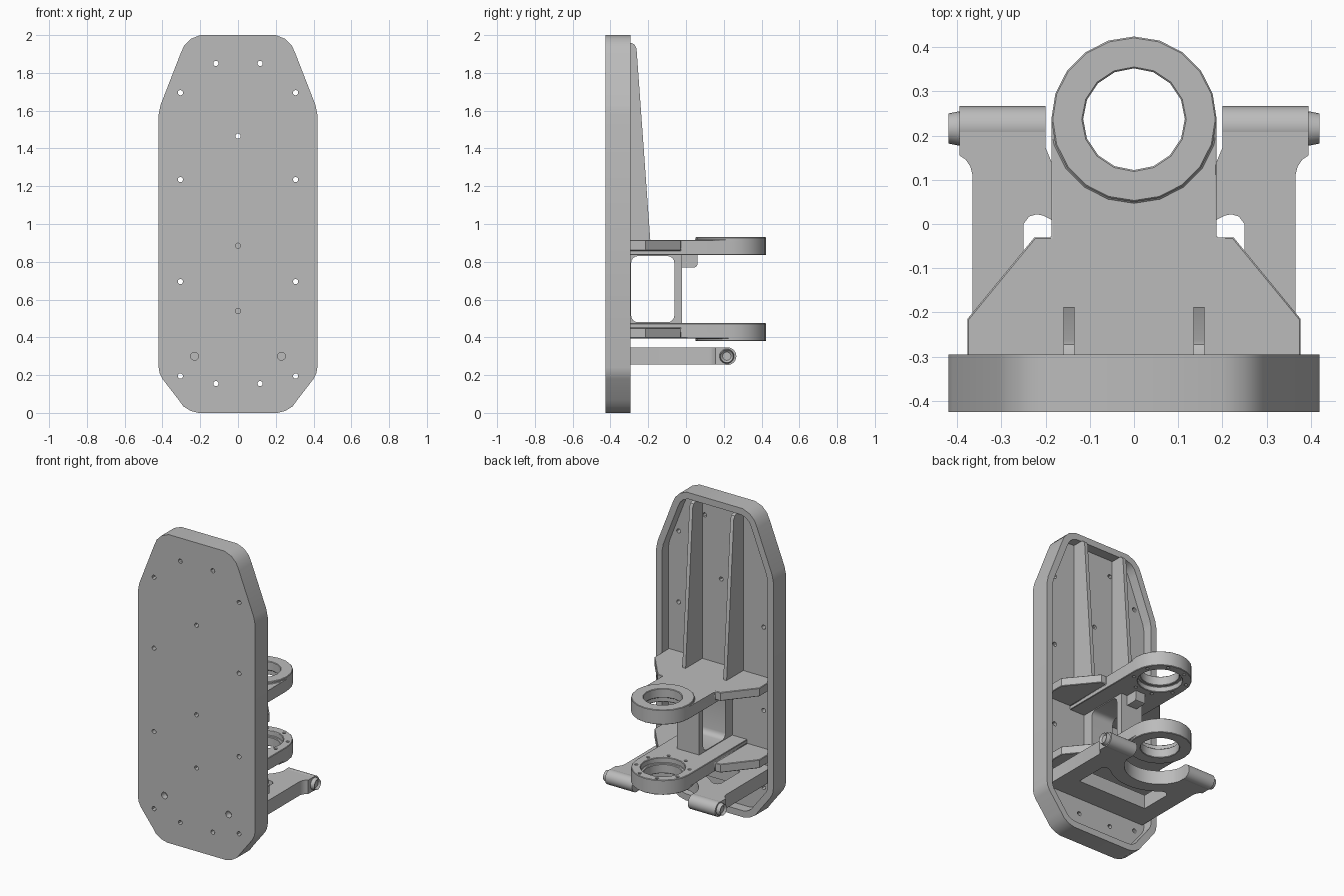
import bpy, bmesh
from math import sin, cos, radians, pi
from mathutils import Matrix, Vector

cube = bpy.data.objects.get("Cube")
if cube:
    bpy.data.objects.remove(cube)

GREY = (0.5, 0.5, 0.5, 1)
mat = bpy.data.materials.new("plain grey")
mat.use_nodes = True
mat.diffuse_color = GREY
mat.node_tree.nodes["Principled BSDF"].inputs["Base Color"].default_value = GREY

MID = 0.655          # height halfway between the two brackets
RING_Y = 0.237       # ring centre
RIM, FLOOR, FRONT = -0.295, -0.36, -0.425
parts = []


def arc(cx, cy, r, a0, a1, n):
    return [(cx + r * cos(radians(a0 + (a1 - a0) * i / n)),
             cy + r * sin(radians(a0 + (a1 - a0) * i / n))) for i in range(n + 1)]


def mirrored(half):
    """Close a right-hand outline with its mirror image."""
    return half + [(-x, y) for x, y in reversed(half) if abs(x) > 1e-5]


def prism(name, outlines, axis, lo, hi):
    """Extrude flat outlines along an axis; outline coordinates are the other two axes in order."""
    place = {"x": lambda p, d: (d, p[0], p[1]),
             "y": lambda p, d: (p[0], d, p[1]),
             "z": lambda p, d: (p[0], p[1], d)}[axis]
    bm = bmesh.new()
    for pts in outlines:
        a = [bm.verts.new(place(p, lo)) for p in pts]
        b = [bm.verts.new(place(p, hi)) for p in pts]
        bm.faces.new(a)
        bm.faces.new(b)
        for i in range(len(pts)):
            j = (i + 1) % len(pts)
            bm.faces.new((a[i], a[j], b[j], b[i]))
    bmesh.ops.recalc_face_normals(bm, faces=bm.faces)
    return finish(name, bm)


def finish(name, bm):
    mesh = bpy.data.meshes.new(name)
    bm.to_mesh(mesh)
    bm.free()
    mesh.materials.append(mat)
    obj = bpy.data.objects.new(name, mesh)
    bpy.context.collection.objects.link(obj)
    parts.append(obj)
    return obj


def combine(obj, tool, operation="DIFFERENCE"):
    mod = obj.modifiers.new("combine", "BOOLEAN")
    mod.operation, mod.solver, mod.object = operation, "EXACT", tool
    bpy.context.view_layer.objects.active = obj
    bpy.ops.object.modifier_apply(modifier=mod.name)
    parts.remove(tool)
    bpy.data.objects.remove(tool)


def circle(x, y, r, n=16):
    return arc(x, y, r, 0, 360, n)[:-1]


def rounded(x0, x1, y0, y1, r):
    return (arc(x1 - r, y1 - r, r, 0, 90, 4) + arc(x0 + r, y1 - r, r, 90, 180, 4)
            + arc(x0 + r, y0 + r, r, 180, 270, 4) + arc(x1 - r, y0 + r, r, 270, 360, 4))


def inset(pts, d):
    """Offset a convex counterclockwise outline inwards."""
    out = []
    for i, p in enumerate(pts):
        p, a, b = Vector(p), Vector(pts[i - 1]), Vector(pts[(i + 1) % len(pts)])
        u, v = (p - a).normalized(), (b - p).normalized()
        n1, n2 = Vector((-u.y, u.x)), Vector((-v.y, v.x))
        out.append(tuple(p + (n1 + n2) * d / (1 + n1.dot(n2))))
    return out


# Shield plate: long outline, hollowed from behind, with bolt holes
outline = mirrored([(0.21, 0), (0.25, 0.01), (0.29, 0.035), (0.315, 0.07), (0.4, 0.18),
                    (0.415, 0.21), (0.42, 0.24), (0.42, 1.58), (0.41, 1.63), (0.305, 1.9),
                    (0.285, 1.945), (0.25, 1.98), (0.2, 2)])
plate = prism("shield_plate", [outline], "y", FRONT, RIM)
combine(plate, prism("recess", [inset(outline, 0.042)], "y", FLOOR, RIM + 0.1))
sides = [(0.117, 1.85), (0.305, 1.695), (0.305, 1.235), (0.305, 0.695), (0.305, 0.195), (0.117, 0.155)]
holes = [circle(s * x, z, 0.014, 12) for x, z in sides for s in (-1, 1)] + [circle(0, 1.465, 0.014, 12)]
combine(plate, prism("through_holes", holes, "y", -0.5, -0.2))
blind = [circle(0, z, 0.014, 12) for z in (0.885, 0.54)] + [circle(s * 0.23, 0.3, 0.021) for s in (-1, 1)]
combine(plate, prism("blind_holes", blind, "y", -0.5, -0.385))

# Tapering stiffener ribs
for side, x in (("right", -0.147), ("left", 0.147)):
    prism(side + "_rib", [[(FLOOR - 0.01, 0.9), (-0.188, 0.9), (-0.262, 1.93), (-0.272, 1.95),
                           (-0.285, 1.957), (FLOOR - 0.01, 1.957)]], "x", x - 0.012, x + 0.012)

# Upper and lower ring brackets, mirrored about the middle height
for level, s in (("upper", 1), ("lower", -1)):
    def slab(name, outlines, h0, h1):
        return prism(name, outlines, "z", MID + s * h0, MID + s * h1)

    neck = [(-0.187, FLOOR - 0.01), (0.187, FLOOR - 0.01)] + arc(0, RING_Y, 0.187, 0, 180, 10)
    flange = mirrored([(0.377, FLOOR - 0.01), (0.377, -0.215), (0.225, -0.03)])
    bracket = slab(level + "_bracket", [neck], 0.18, 0.26)
    combine(bracket, slab("flange", [flange], 0.205, 0.26), "UNION")
    combine(bracket, slab("boss", [circle(0, RING_Y, 0.187, 20)], 0.25, 0.275), "UNION")
    combine(bracket, slab("bore", [circle(0, RING_Y, 0.115)], 0.1, 0.35))
    combine(bracket, slab("counterbore", [circle(0, RING_Y, 0.132, 20)], 0.1, 0.215))
    bolts = [circle(x, y, 0.008, 8) for x, y in arc(0, RING_Y, 0.16, 22.5, 337.5, 7)]
    combine(bracket, slab("bolt_holes", bolts, 0.1, 0.2))
    bevel = bracket.modifiers.new("edge", "BEVEL")
    bevel.width, bevel.segments, bevel.limit_method = 0.004, 1, "ANGLE"
    bevel.angle_limit = radians(60)

# Post with a rounded window joining the brackets, and a small stop block
post = prism("bracket_post", [[(FLOOR - 0.01, 0.46), (-0.02, 0.46), (-0.02, 0.85), (FLOOR - 0.01, 0.85)]],
             "x", -0.08, 0.08)
combine(post, prism("window", [rounded(-0.29, -0.062, 0.48, 0.83, 0.035)], "x", -0.2, 0.2))
prism("stop_block", [[(-0.03, 0.85), (-0.03, 0.77), (0.045, 0.77), (0.055, 0.775), (0.06, 0.785),
                      (0.06, 0.85)]], "x", -0.035, 0.035)

# Forked arm below the brackets, with a curved clearance and an open window
Z0, Z1 = 0.255, 0.345
fork = mirrored(arc(0, RING_Y, 0.21, -90, -18, 8) + [(0.2, 0.22), (0.395, 0.22), (0.395, 0.155), (0.38, 0.145),
                (0.37, 0.13), (0.365, 0.11), (0.365, FLOOR - 0.01)])
arm = prism("forked_arm", [fork], "z", Z0, Z1)
opening = mirrored(arc(0, RING_Y, 0.295, -90, -50, 6) + [(0.205, 0.019), (0.22, 0.022), (0.237, 0.017),
                   (0.25, 0), (0.25, -0.2)])
combine(arm, prism("opening", [opening], "z", 0.2, 0.4))
for side, s in (("right", -1), ("left", 1)):
    # Rounded fork end
    prism(side + "_fork_end", [circle(0.22, 0.3, 0.0465, 24)], "x", s * 0.2, s * 0.395)
    # Tapered pivot pin with a hollow end
    bm = bmesh.new()
    bmesh.ops.create_cone(bm, cap_ends=True, segments=20, radius1=0.04, radius2=0.034, depth=0.03,
                          matrix=Matrix.Translation((s * 0.405, 0.216, 0.3)) @ Matrix.Rotation(s * pi / 2, 4, "Y"))
    cap = max((f for f in bm.faces if len(f.verts) > 4), key=lambda f: s * f.calc_center_median().x)
    bmesh.ops.inset_region(bm, faces=[cap], thickness=0.012)
    bmesh.ops.translate(bm, verts=cap.verts, vec=(-s * 0.012, 0, 0))
    finish(side + "_pivot_pin", bm)

# Smooth the round surfaces, keeping edges sharp
bpy.ops.object.select_all(action="DESELECT")
for obj in parts:
    obj.select_set(True)
bpy.context.view_layer.objects.active = plate
bpy.ops.object.shade_smooth_by_angle(angle=radians(30))
